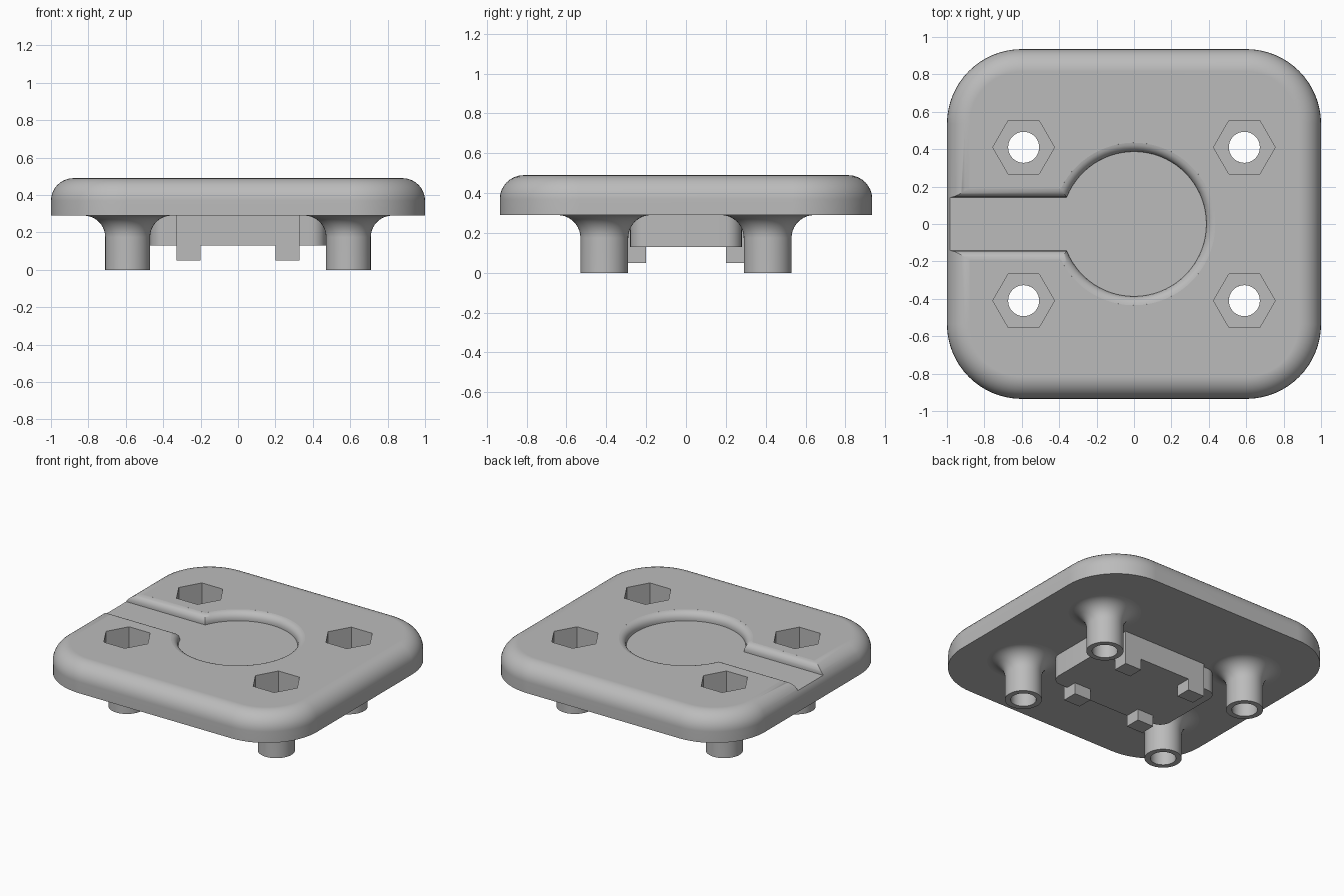
import bpy, bmesh
from math import pi, sin, cos, asin, sqrt

if "Cube" in bpy.data.objects:
    bpy.data.objects.remove(bpy.data.objects["Cube"])

# One grey for everything
grey = bpy.data.materials.new("light grey")
grey.use_nodes = True
colour = (0.5, 0.5, 0.5, 1)
grey.diffuse_color = colour
grey.node_tree.nodes["Principled BSDF"].inputs["Base Color"].default_value = colour


def finish(bm, name):
    bmesh.ops.recalc_face_normals(bm, faces=bm.faces)
    mesh = bpy.data.meshes.new(name)
    bm.to_mesh(mesh)
    bm.free()
    mesh.materials.append(grey)
    obj = bpy.data.objects.new(name, mesh)
    bpy.context.collection.objects.link(obj)
    return obj


def loft(name, rings):
    """Skin a stack of (outline, z) rings and cap both ends."""
    bm = bmesh.new()
    loops = [[bm.verts.new((x, y, z)) for x, y in pts] for pts, z in rings]
    n = len(loops[0])
    for a, b in zip(loops, loops[1:]):
        for i in range(n):
            j = (i + 1) % n
            bm.faces.new((a[i], a[j], b[j], b[i]))
    bm.faces.new(loops[0][::-1])
    bm.faces.new(loops[-1])
    return finish(bm, name)


def smooth(obj, weighted=True):
    bpy.ops.object.select_all(action="DESELECT")
    obj.select_set(True)
    bpy.context.view_layer.objects.active = obj
    bpy.ops.object.shade_smooth_by_angle(angle=pi / 6)
    if weighted:
        mod = obj.modifiers.new("even shading", "WEIGHTED_NORMAL")
        mod.keep_sharp = True


def arc(cx, cy, r, start, end, steps):
    return [(cx + r * cos(start + (end - start) * i / steps),
             cy + r * sin(start + (end - start) * i / steps))
            for i in range(steps + 1)]


def rounded_rect(hx, hy, r, steps=16):
    pts = []
    for q, (sx, sy) in enumerate([(1, 1), (-1, 1), (-1, -1), (1, -1)]):
        pts += arc(sx * (hx - r), sy * (hy - r), r, q * pi / 2, (q + 1) * pi / 2, steps)
    return pts


def polygon(cx, cy, r, sides):
    return arc(cx, cy, r, 0, 2 * pi, sides)[:-1]


def keyhole(grow):
    """Round recess joined to a slot that leaves through the -x edge."""
    r, w = 0.387 + grow, 0.143 + grow
    a = asin(w / r)
    return arc(0, 0, r, a - pi, pi - a, 64) + [(-1.3, w), (-1.3, -w)]


BOTTOM, TOP, EDGE, LIP = 0.29, 0.49, 0.12, 0.05
POSTS = [(sx * 0.59, sy * 0.41) for sx in (-1, 1) for sy in (-1, 1)]

# Plate with a rounded top edge
rings = [(rounded_rect(1, 0.935, 0.4), BOTTOM)]
for i in range(9):
    t = i / 8 * pi / 2
    d = EDGE * (1 - cos(t))
    rings.append((rounded_rect(1 - d, 0.935 - d, 0.4 - d), TOP - EDGE + EDGE * sin(t)))
plate = loft("plate", rings)

# Cutters: keyhole recess with a rounded lip, hexagon pockets, through holes
rings = [(keyhole(0), 0.43)]
for i in range(7):
    t = i / 6 * pi / 2 * 0.97
    rings.append((keyhole(LIP * (1 - cos(t))), TOP - LIP + LIP * sin(t)))
rings.append((keyhole(LIP), TOP + 0.004))
rings.append((keyhole(LIP), 0.7))
cutters = [loft("recess_cutter", rings)]
for x, y in POSTS:
    cutters.append(loft("hex_cutter", [(polygon(x, y, 0.165, 6), z) for z in (0.34, 0.7)]))
    cutters.append(loft("hole_cutter", [(polygon(x, y, 0.083, 32), z) for z in (0.1, 0.4)]))

bpy.context.view_layer.objects.active = plate
for cutter in cutters:
    mod = plate.modifiers.new("cut", "BOOLEAN")
    mod.operation, mod.solver, mod.object = "DIFFERENCE", "EXACT", cutter
    bpy.ops.object.modifier_apply(modifier=mod.name)
for cutter in cutters:
    bpy.data.objects.remove(cutter)
smooth(plate)


# Hollow posts that flare into the plate
def make_post(name, cx, cy, sides=40):
    flare = 0.115
    profile = [(0.083, BOTTOM), (0.083, 0), (0.12, 0)]
    profile += [(0.12 + flare * (1 - cos(t)), BOTTOM - flare + flare * sin(t))
                for t in [i / 10 * pi / 2 for i in range(11)]]
    bm = bmesh.new()
    loops = [[bm.verts.new((x, y, z)) for x, y in polygon(cx, cy, r, sides)]
             for r, z in profile]
    for a, b in zip(loops, loops[1:]):
        for i in range(sides):
            j = (i + 1) % sides
            bm.faces.new((a[i], a[j], b[j], b[i]))
    bm.faces.ensure_lookup_table()
    post = finish(bm, name)
    smooth(post)


for x, y in POSTS:
    make_post(("back" if y > 0 else "front") + ("_left" if x > 0 else "_right") + "_post", x, y)

# Raised block underneath: rounded ends with a wider middle
quarter = arc(0.39, 0.2, 0.08, 0, pi / 2, 8) + [(0.33, 0.28), (0.33, 0.31)]
half = quarter + [(-x, y) for x, y in reversed(quarter)]
outline = half + [(x, -y) for x, y in reversed(half)]
block = loft("underside_block", [(outline, 0.13), (outline, BOTTOM)])
smooth(block, weighted=False)

# Four small feet on the block's corners
for sx in (-1, 1):
    for sy in (-1, 1):
        foot = [(sx * x, sy * y) for x, y in
                ((0.2, 0.2), (0.33, 0.2), (0.33, 0.31), (0.2, 0.31))]
        loft("block_foot", [(foot, 0.05), (foot, 0.13)])
